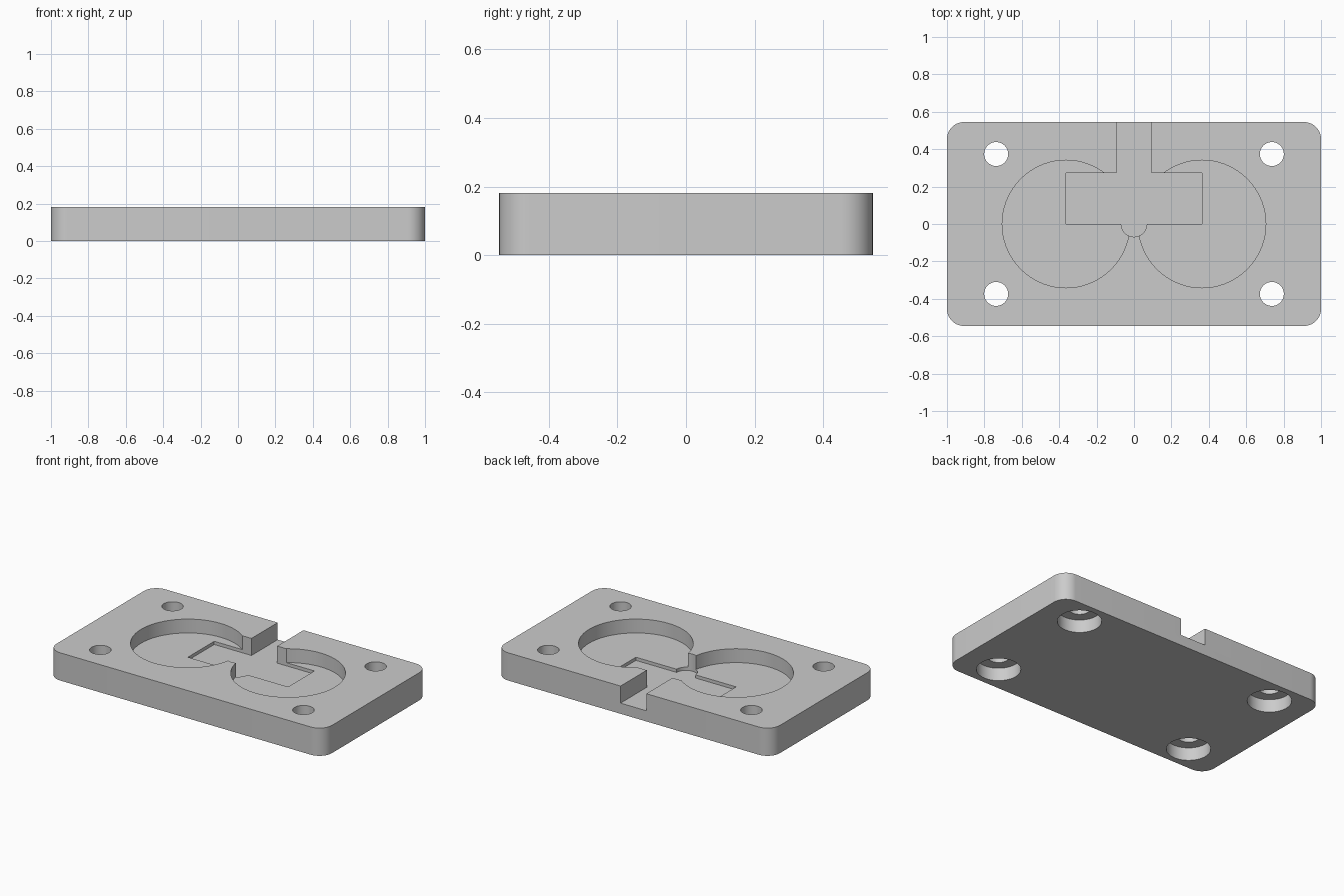
import bpy, bmesh, math

default = bpy.data.objects.get("Cube")
if default:
    bpy.data.objects.remove(default, do_unlink=True)

# Overall sizes
HALF_X, HALF_Y, TOP, CORNER = 1.0, 0.545, 0.182, 0.091
POCKET_FLOOR = 0.091   # round pockets
SLOT_FLOOR = 0.07      # rectangular recess and cable channel
BORE_DEPTH = 0.085     # screw head bores underneath
OVER = 0.1             # how far cutters stick out

grey = bpy.data.materials.new("Plain grey")
grey.use_nodes = True
colour = (0.6, 0.6, 0.6, 1)
grey.diffuse_color = colour
grey.node_tree.nodes["Principled BSDF"].inputs["Base Color"].default_value = colour


def arc(cx, cy, r, start, end, n):
    return [(cx + r * math.cos(math.radians(start + (end - start) * i / n)),
             cy + r * math.sin(math.radians(start + (end - start) * i / n)))
            for i in range(n + 1)]


def prism(name, outline, z0, z1):
    """Extrude a counter-clockwise outline from z0 to z1."""
    bm = bmesh.new()
    base = bm.faces.new([bm.verts.new((x, y, z0)) for x, y in outline])
    new = bmesh.ops.extrude_face_region(bm, geom=[base])["geom"]
    for v in new:
        if isinstance(v, bmesh.types.BMVert):
            v.co.z = z1
    bmesh.ops.recalc_face_normals(bm, faces=bm.faces)
    mesh = bpy.data.meshes.new(name)
    bm.to_mesh(mesh)
    bm.free()
    mesh.materials.append(grey)
    obj = bpy.data.objects.new(name, mesh)
    bpy.context.collection.objects.link(obj)
    return obj


def disc(name, cx, cy, r, z0, z1):
    return prism(name, arc(cx, cy, r, 0, 360, 72)[:-1], z0, z1)


# Plate with rounded vertical corners
ix, iy = HALF_X - CORNER, HALF_Y - CORNER
corners = [(ix, iy, 0), (-ix, iy, 90), (-ix, -iy, 180), (ix, -iy, 270)]
outline = [p for x, y, a in corners for p in arc(x, y, CORNER, a, a + 90, 12)]
plate = prism("mounting_plate", outline, 0, TOP)

cutters = []
for sx in (-1, 1):
    # Round pockets
    cutters.append(disc("round_pocket_cutter", sx * 0.3636, 0, 0.341, POCKET_FLOOR, TOP + OVER))
    for sy in (-1, 1):
        # Screw holes with wide bores from below
        x, y = sx * 0.737, sy * 0.374
        cutters.append(disc("screw_hole_cutter", x, y, 0.064, -OVER, TOP + OVER))
        cutters.append(disc("head_bore_cutter", x, y, 0.132, -OVER, BORE_DEPTH))

# Rectangular recess, channel to the back edge and half-round notch in one outline
slot = arc(0, 0, 0.0685, 180, 360, 24) + [
    (0.3636, 0), (0.3636, 0.273), (0.0935, 0.273), (0.0935, HALF_Y + OVER),
    (-0.0935, HALF_Y + OVER), (-0.0935, 0.273), (-0.3636, 0.273), (-0.3636, 0)]
cutters.append(prism("slot_cutter", slot, SLOT_FLOOR, TOP + OVER))

# Cut everything out of the plate
bpy.ops.object.select_all(action="DESELECT")
bpy.context.view_layer.objects.active = plate
plate.select_set(True)
for cutter in cutters:
    cutter.hide_render = True
    mod = plate.modifiers.new("cut", "BOOLEAN")
    mod.operation = "DIFFERENCE"
    mod.solver = "EXACT"
    mod.object = cutter
    bpy.ops.object.modifier_apply(modifier=mod.name)
    bpy.data.objects.remove(cutter, do_unlink=True)

bpy.ops.object.shade_smooth_by_angle(angle=math.radians(30))
